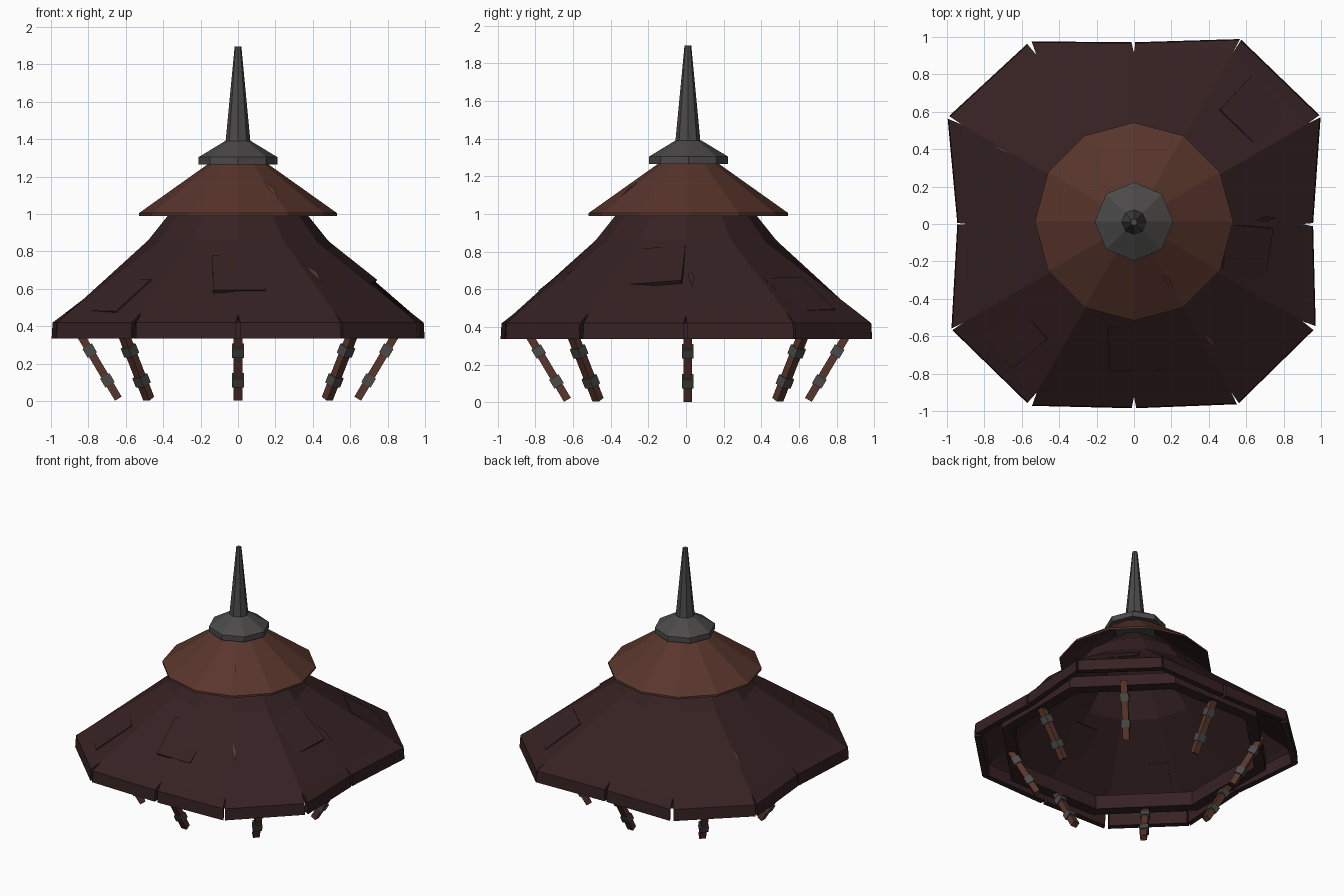
import bpy, bmesh, math, random
from mathutils import Matrix, Vector

if "Cube" in bpy.data.objects:
    bpy.data.objects.remove(bpy.data.objects["Cube"])
random.seed(4)


def material(name, rgb):
    m = bpy.data.materials.new(name)
    m.diffuse_color = (*rgb, 1)
    m.use_nodes = True
    m.node_tree.nodes["Principled BSDF"].inputs["Base Color"].default_value = m.diffuse_color
    return m


DARK = material("dark roof wood", (0.037, 0.0155, 0.0165))
BROWN = material("red brown wood", (0.098, 0.036, 0.025))
METAL = material("dark metal", (0.070, 0.067, 0.066))


def finish(name, bm, mat):
    bmesh.ops.recalc_face_normals(bm, faces=bm.faces)
    me = bpy.data.meshes.new(name)
    bm.to_mesh(me)
    bm.free()
    me.materials.append(mat)
    ob = bpy.data.objects.new(name, me)
    bpy.context.collection.objects.link(ob)
    return ob


def lathe(name, profile, sides, mat, turn=0.0, cy=0.0, closed=True):
    """Faceted ring or solid from (radius, z) points."""
    bm = bmesh.new()
    rings = []
    for i in range(sides):
        a = turn + math.tau * i / sides
        rings.append([bm.verts.new((r * math.cos(a), cy + r * math.sin(a), z)) for r, z in profile])
    n = len(profile)
    for i in range(sides):
        p, q = rings[i], rings[(i + 1) % sides]
        for j in range(n if closed else n - 1):
            k = (j + 1) % n
            bm.faces.new((p[j], q[j], q[k], p[k]))
    if not closed:
        bm.faces.new([r[0] for r in rings])
        bm.faces.new([r[-1] for r in rings])
    return finish(name, bm, mat)


def box(name, size, matrix, mat):
    bm = bmesh.new()
    bmesh.ops.create_cube(bm, size=1, matrix=matrix @ Matrix.Diagonal((*size, 1)))
    return finish(name, bm, mat)


# Lower roof: twelve thin panels with a hanging rim board, squarish at the eave, split at the rim
RIM = [0.958, 1.15, 1.14, 0.972, 1.12, 1.145, 0.945, 1.125, 1.115, 0.985, 1.11, 1.115]


def section(k, shift):
    rim = RIM[k % 12]
    mid = 0.48 + (rim - 0.48) * 0.88
    zm = 0.462 if k % 3 == 0 else 0.472
    pts = [(0.13, 1.19), (0.36, 1.01), (0.48, 0.86), (mid, zm), (rim * 0.995, 0.42),
           (rim, 0.335), (rim - 0.045, 0.335), (rim - 0.05, 0.425), (mid, zm - 0.025),
           (0.48, 0.835), (0.35, 0.985), (0.12, 1.17)]
    out = []
    for i, (r, z) in enumerate(pts):
        a = math.radians(30 * k) + (shift if 4 <= i <= 7 else 0)
        out.append((r * math.cos(a), r * math.sin(a), z))
    return out


bm = bmesh.new()
for k in range(12):
    p = [bm.verts.new(c) for c in section(k, random.uniform(0.002, 0.014))]
    q = [bm.verts.new(c) for c in section(k + 1, -random.uniform(0.002, 0.014))]
    for j in range(len(p) - 1):
        bm.faces.new((p[j], q[j], q[j + 1], p[j + 1]))
    for s in (p, q):
        bm.faces.new(s[3:9])
finish("lower_roof", bm, DARK)

# Octagonal beam under the eave
c8 = math.cos(math.pi / 8)
lathe("eave_beam", [(0.80 / c8, 0.335), (0.88 / c8, 0.335), (0.88 / c8, 0.42), (0.80 / c8, 0.44)],
      8, DARK, math.pi / 8)

# Upper roof with a dark underside, metal cap and spire
upper = lathe("upper_roof", [(0.15, 1.275), (0.53, 1.005), (0.53, 0.99), (0.14, 1.255)], 12, BROWN, cy=0.013)
upper.data.materials.append(DARK)
for f in upper.data.polygons:
    f.material_index = 1 if f.normal.z < -0.3 else 0
lathe("metal_cap", [(0.21, 1.265), (0.21, 1.305), (0.07, 1.39)], 8, METAL, cy=0.013, closed=False)
lathe("spire", [(0.068, 1.37), (0.018, 1.895)], 8, METAL, cy=0.01, closed=False)


# Repair boards lying on the roof slope
def on_slope(angle, r, z, slope, twist=0.0):
    a = math.radians(angle)
    return (Matrix.Rotation(a, 4, 'Z') @ Matrix.Translation((r, 0, z))
            @ Matrix.Rotation(math.atan(slope), 4, 'Y') @ Matrix.Rotation(math.radians(twist), 4, 'Z'))


for i, (x, y, z, slope, twist) in enumerate([
        (0.005, -0.66, 0.678, 0.80, 0), (0.60, -0.15, 0.722, 0.80, 7),
        (-0.645, -0.585, 0.560, 0.70, -2), (-0.53, 0.585, 0.618, 0.70, 2), (0.64, 0.60, 0.568, 0.70, 3)]):
    ang = math.degrees(math.atan2(y, x))
    box(f"roof_patch_{i + 1}", (0.30, 0.28, 0.022),
        on_slope(ang, math.hypot(x, y), z, slope, twist), DARK)


# Split slivers in the roof boards
def sliver(name, angle, r, z, slope, mat):
    bm = bmesh.new()
    m = on_slope(angle, r, z, slope)
    bm.faces.new([bm.verts.new(m @ Vector(c)) for c in
                  ((0.08, 0.008, 0), (0.0, 0.018, 0.012), (-0.08, -0.008, 0), (0.0, -0.012, 0.004))])
    finish(name, bm, mat)


for i, (ang, r, mat) in enumerate([(-57, 0.74, BROWN), (2, 0.70, DARK), (150, 0.80, BROWN)]):
    rim = 0.965 if i == 1 else 1.12
    slope = 0.44 / (rim - 0.47)
    sliver(f"roof_split_{i + 1}", ang, r, 0.864 - (r - 0.47) * slope, slope, mat)
sliver("upper_split", -60, 0.35, 1.128, 0.71, BROWN)

# Eight inward-leaning struts, each with two metal bands
for i in range(8):
    low = Vector((0.675 if i % 2 else 0.64, 0, 0.013))
    high = Vector((0.875 if i % 2 else 0.855, 0, 0.375))
    axis = high - low
    tilt = Matrix.Rotation(math.atan2(axis.x, axis.z), 4, 'Y')
    rot = Matrix.Translation((0, 0.01, 0)) @ Matrix.Rotation(math.tau * i / 8, 4, 'Z')
    place = lambda t: rot @ Matrix.Translation(low + axis * t) @ tilt
    box(f"strut_{i + 1}", (0.042, 0.046, axis.length), place(0.5), BROWN)
    for j, t in enumerate((0.27, 0.71)):
        box(f"strut_band_{i + 1}_{j + 1}", (0.058, 0.062, 0.055), place(t), METAL)
